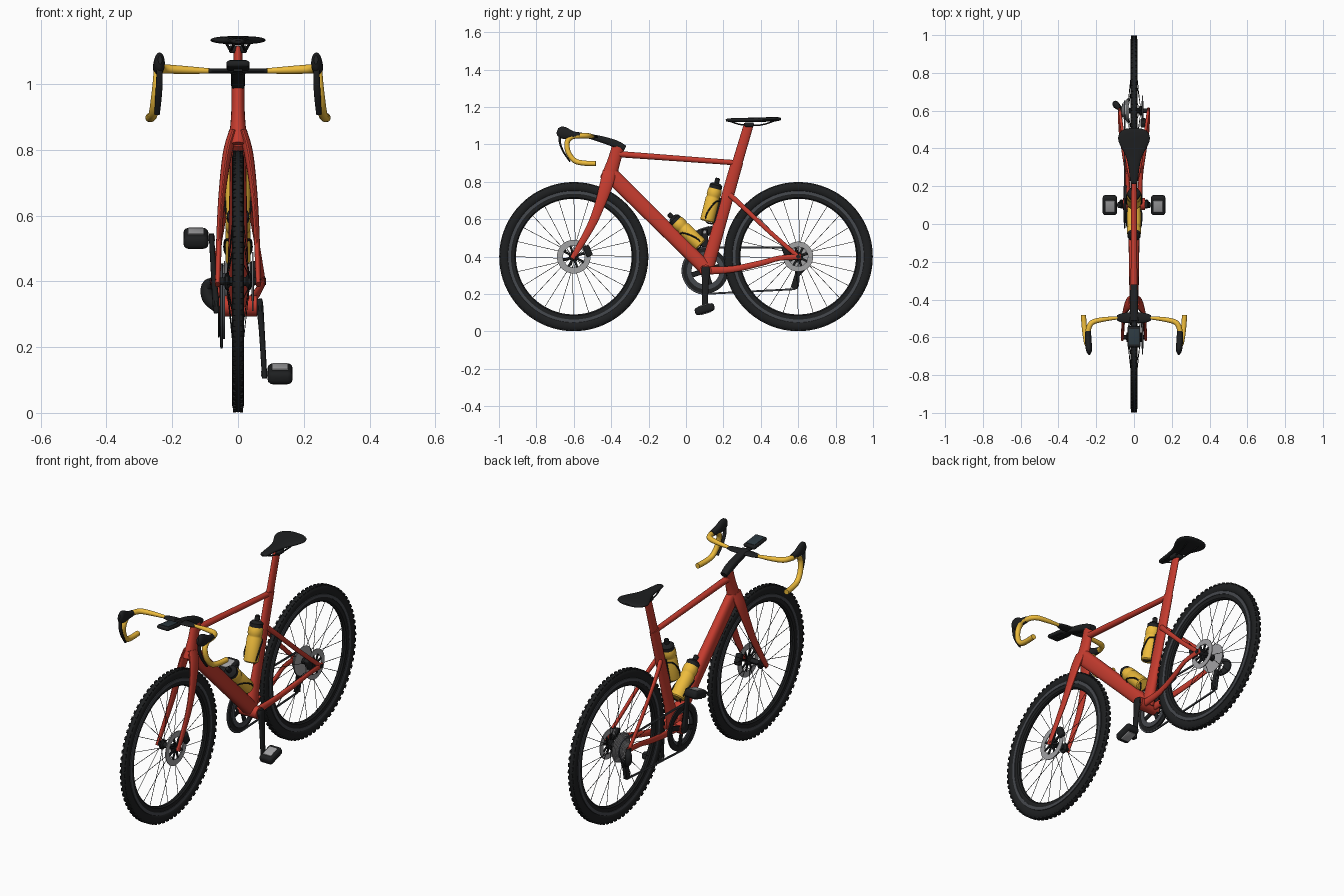
import bpy, bmesh, math
from math import sin, cos, pi
from mathutils import Vector as V, Matrix as M


def mat(name, *c):
    m = bpy.data.materials.new(name)
    m.diffuse_color = (*c, 1)
    return m


RED = mat("red paint", 0.56, 0.045, 0.028)
YEL = mat("yellow", 0.85, 0.5, 0.045)
BLK = mat("black", 0.013, 0.014, 0.015)
GRY = mat("dark grey", 0.06, 0.065, 0.075)
MET = mat("metal", 0.36, 0.36, 0.37)


def finish(name, bm, m, angle=38):
    bmesh.ops.recalc_face_normals(bm, faces=bm.faces)
    me = bpy.data.meshes.new(name)
    bm.to_mesh(me)
    bm.free()
    o = bpy.data.objects.new(name, me)
    bpy.context.collection.objects.link(o)
    me.materials.append(m)
    bpy.ops.object.select_all(action='DESELECT')
    o.select_set(True)
    bpy.context.view_layer.objects.active = o
    bpy.ops.object.shade_smooth_by_angle(angle=math.radians(angle))
    return o


def sweep(bm, secs, k=1, n=14, ref=(1, 0, 0), p=2):
    """Loft of superellipses; each section is x, y, z, half width, half depth."""
    pts = []
    for i in range(len(secs) - 1):
        a, b, c, d = (secs[min(max(j, 0), len(secs) - 1)] for j in range(i - 1, i + 3))
        for s in range(k):
            t = s / k
            pts.append([0.5 * (2 * q + (r - o) * t + (2 * o - 5 * q + 4 * r - u) * t * t
                        + (3 * q - o - 3 * r + u) * t ** 3) for o, q, r, u in zip(a, b, c, d)] if k > 1 else b)
    pts.append(secs[-1])
    side, rings = V(ref), []
    for i, s in enumerate(pts):
        tan = (V(pts[min(i + 1, len(pts) - 1)][:3]) - V(pts[max(i - 1, 0)][:3])).normalized()
        side = (side - tan * side.dot(tan)).normalized()
        up = tan.cross(side)
        ring = []
        for j in range(n):
            c, d = cos(2 * pi * j / n), sin(2 * pi * j / n)
            c, d = (math.copysign(abs(v) ** (2 / p), v) for v in (c, d))
            ring.append(bm.verts.new(V(s[:3]) + side * c * s[3] + up * d * s[4]))
        rings.append(ring)
    for a, b in zip(rings, rings[1:]):
        for j in range(n):
            bm.faces.new((a[j], a[j - 1], b[j - 1], b[j]))
    bm.faces.new(rings[0])
    bm.faces.new(rings[-1])


def loft(name, secs, m, **kw):
    bm = bmesh.new()
    sweep(bm, secs, **kw)
    return finish(name, bm, m)


def lathe(name, prof, at, axis, m, n=40, closed=False):
    """Profile of (radius, height) spun about an axis."""
    bm = bmesh.new()
    q = V((0, 0, 1)).rotation_difference(V(axis))
    rows = [[bm.verts.new(V(at) + q @ V((r * cos(2 * pi * j / n), r * sin(2 * pi * j / n), h)))
             for j in range(n)] for r, h in prof]
    for a, b in zip(rows, rows[1:] + rows[:1] if closed else rows[1:]):
        for j in range(n):
            bm.faces.new((a[j], a[j - 1], b[j - 1], b[j]))
    bmesh.ops.remove_doubles(bm, verts=bm.verts, dist=1e-5)
    return finish(name, bm, m)


def box(name, at, size, m, rx=0, bev=0.008):
    bm = bmesh.new()
    bmesh.ops.create_cube(bm, size=1, matrix=M.LocRotScale(V(at), M.Rotation(rx, 3, 'X'), V(size)))
    bmesh.ops.bevel(bm, geom=bm.edges[:], offset=bev, segments=3, affect='EDGES', profile=0.5)
    return finish(name, bm, m)


def ring(name, r0, r1, x, y, z, w, m, n=64):
    return lathe(name, [(r0, -w), (r1, -w), (r1, w), (r0, w)], (x, y, z), (1, 0, 0), m, n, True)


def arms(name, x, y, z, r0, r1, w, count, m):
    bm = bmesh.new()
    for i in range(count):
        a = 2 * pi * i / count + 0.3
        sweep(bm, [(x, y + r * cos(a), z + r * sin(a), 0.004, w) for r in (r0, r1)], n=8, p=4)
    return finish(name, bm, m)


# Wheels
for tag, y, rr in (("front", -0.6, 0.09), ("rear", 0.6, 0.08)):
    tyre = [(0.372 + 0.0265 * cos(2 * pi * i / 18), 0.0185 * sin(2 * pi * i / 18)) for i in range(18)]
    lathe(tag + "_tyre", tyre, (0, y, 0.4), (1, 0, 0), BLK, 96, True)
    lathe(tag + "_rim", [(0.309, -0.006), (0.316, -0.0125), (0.338, -0.014), (0.338, 0.014), (0.316, 0.0125),
                         (0.309, 0.006)], (0, y, 0.4), (1, 0, 0), BLK, 96, True)
    ring(tag + "_rim_stripe", 0.336, 0.352, 0, y, 0.4, 0.0165, GRY, 96)
    bm = bmesh.new()
    for i in range(72):
        for s in (-1, 1):
            a = 2 * pi * (i + 0.25 * s) / 72
            bmesh.ops.create_cube(bm, size=1, matrix=M.Translation((0, y, 0.4)) @ M.Rotation(a, 4, 'X')
                                  @ M.Translation((0.0105 * s, 0, 0.3945)) @ M.Diagonal((0.009, 0.018, 0.008, 1)))
    finish(tag + "_tread", bm, BLK)
    bm = bmesh.new()
    for i in range(24):
        a, s = 2 * pi * i / 24, 1 if i % 2 else -1
        b = a + (0.5 if i % 4 < 2 else -0.5)
        sweep(bm, [(0.034 * s, y + 0.022 * cos(b), 0.4 + 0.022 * sin(b), 0.0014, 0.0014),
                   (0.003 * s, y + 0.312 * cos(a), 0.4 + 0.312 * sin(a), 0.0014, 0.0014)], n=5)
    finish(tag + "_spokes", bm, BLK)
    e = 0.068 if tag == "front" else 0.085
    lathe(tag + "_hub", [(0, -e), (0.011, -e), (0.012, -0.042), (0.026, -0.038), (0.026, -0.03), (0.014, -0.024),
                         (0.014, 0.024), (0.026, 0.03), (0.026, 0.038), (0.012, 0.042), (0.011, e), (0, e)],
          (0, y, 0.4), (1, 0, 0), BLK, 24)
    ring(tag + "_brake_disc", rr * 0.64, rr, 0.045, y, 0.4, 0.002, MET)
    arms(tag + "_disc_carrier", 0.045, y, 0.4, 0.008, rr * 0.68, 0.006, 8, BLK)
    cy = y + 0.075 if y < 0 else y - 0.065
    box(tag + "_caliper", (0.05, cy, 0.43), (0.03, 0.035, 0.06), BLK, 0.4)

# Frame tubes
loft("head_tube", [(0, -0.362, 0.987, 0.02, 0.034), (0, -0.387, 0.905, 0.021, 0.035),
                   (0, -0.418, 0.81, 0.03, 0.044)], RED, k=5, n=20)
loft("top_tube", [(0, -0.36, 0.948, 0.018, 0.017), (0, 0.265, 0.902, 0.014, 0.014)], RED, n=18)
loft("down_tube", [(0, -0.405, 0.84, 0.024, 0.042), (0, -0.14, 0.58, 0.028, 0.04),
                   (0, 0.105, 0.338, 0.034, 0.038)], RED, k=4, n=20, p=2.6)
loft("seat_tube", [(0, 0.108, 0.325, 0.03, 0.038), (0, 0.17, 0.54, 0.019, 0.034),
                   (0, 0.275, 0.91, 0.017, 0.032)], RED, k=4, n=20)
loft("seat_post", [(0, 0.265, 0.87, 0.014, 0.028), (0, 0.336, 1.108, 0.013, 0.026)], RED, n=20)
lathe("bottom_bracket", [(0, -0.058), (0.032, -0.058), (0.032, 0.058), (0, 0.058)], (0, 0.105, 0.325), (1, 0, 0), RED)
for s, tag in ((-1, "left"), (1, "right")):
    loft(tag + "_seat_stay", [(s * 0.012, 0.235, 0.73, 0.012, 0.015), (s * 0.03, 0.30, 0.67, 0.009, 0.013),
                              (s * 0.055, 0.45, 0.53, 0.008, 0.012), (s * 0.076, 0.6, 0.4, 0.008, 0.012)], RED, k=4)
    loft(tag + "_chain_stay", [(s * 0.03, 0.11, 0.325, 0.015, 0.022), (s * 0.036, 0.25, 0.333, 0.011, 0.018),
                               (s * 0.058, 0.4, 0.365, 0.01, 0.016), (s * 0.074, 0.5, 0.392, 0.008, 0.014),
                               (s * 0.077, 0.615, 0.4, 0.007, 0.016)], RED, k=4)
    loft(tag + "_fork_leg", [(s * 0.014, -0.41, 0.855, 0.014, 0.036), (s * 0.032, -0.425, 0.79, 0.014, 0.036),
                             (s * 0.047, -0.46, 0.68, 0.011, 0.028), (s * 0.056, -0.51, 0.56, 0.009, 0.022),
                             (s * 0.062, -0.608, 0.39, 0.008, 0.014)], RED, k=5, n=18)

    # Handlebar, hoods and levers
    loft(tag + "_bar_tape", [(s * x, y, z, r, r) for x, y, z, r in (
        (0.085, -0.497, 1.04, 0.008), (0.16, -0.505, 1.043, 0.012), (0.222, -0.522, 1.046, 0.014),
        (0.243, -0.565, 1.046, 0.014), (0.243, -0.612, 1.04, 0.014), (0.245, -0.636, 1.008, 0.014),
        (0.251, -0.628, 0.955, 0.014), (0.257, -0.595, 0.913, 0.014), (0.263, -0.545, 0.9, 0.014),
        (0.268, -0.482, 0.898, 0.014))], YEL, k=5, n=16, ref=(0, 1, 0))
    loft(tag + "_hood", [(s * 0.243, -0.568, 1.047, 0.015, 0.016), (s * 0.242, -0.61, 1.051, 0.017, 0.022),
                         (s * 0.24, -0.645, 1.059, 0.017, 0.032), (s * 0.238, -0.672, 1.068, 0.015, 0.03),
                         (s * 0.237, -0.688, 1.074, 0.006, 0.014)], BLK, k=5, n=18)
    loft(tag + "_brake_lever", [(s * 0.239, -0.675, 1.06, 0.009, 0.008), (s * 0.239, -0.674, 1.01, 0.01, 0.006),
                                (s * 0.242, -0.655, 0.96, 0.01, 0.005), (s * 0.246, -0.62, 0.908, 0.008, 0.004)],
         BLK, k=5)
    # Saddle rails
    loft(tag + "_saddle_rail", [(s * 0.012, 0.24, 1.122, 0.004, 0.004), (s * 0.02, 0.30, 1.105, 0.004, 0.004),
                                (s * 0.024, 0.4, 1.104, 0.004, 0.004), (s * 0.036, 0.47, 1.125, 0.004, 0.004)],
         BLK, k=4, n=8)

    # Cranks and pedals
    loft(tag + "_crank", [(s * 0.064, 0.105, 0.325 + s * 0.022, 0.009, 0.018), (s * 0.066, 0.105, 0.325, 0.011, 0.024),
                          (s * 0.072, 0.104, 0.325 - s * 0.07, 0.009, 0.018),
                          (s * 0.081, 0.1, 0.325 - s * 0.22, 0.008, 0.015)], BLK, k=4, p=3)
    pz = 0.325 - s * 0.206
    lathe(tag + "_pedal_axle", [(0, -0.02), (0.008, -0.02), (0.008, 0.02), (0, 0.02)],
          (s * 0.09, 0.1, pz), (1, 0, 0), MET, 16)
    box(tag + "_pedal", (s * 0.128, 0.1, pz), (0.076, 0.108, 0.042), BLK, 0.3, 0.015)
    for d in (-1, 1):
        box(tag + "_pedal_plate", V((s * 0.128, 0.1, pz)) + d * V((0, -0.006, 0.019)), (0.05, 0.062, 0.01),
            MET, 0.3, 0.003)

# Stem, centre bar and computer
loft("stem", [(0, -0.325, 0.98, 0.018, 0.014), (0, -0.37, 1.0, 0.021, 0.02), (0, -0.44, 1.024, 0.021, 0.018),
              (0, -0.515, 1.043, 0.024, 0.013)], BLK, k=4, n=18, p=3)
loft("headset_spacer", [(0, -0.364, 0.98, 0.02, 0.034), (0, -0.36, 0.998, 0.018, 0.03)], BLK, n=20)
loft("centre_bar", [(-0.09, -0.497, 1.04, 0.014, 0.008), (-0.05, -0.497, 1.04, 0.027, 0.008),
                    (0.05, -0.497, 1.04, 0.027, 0.008), (0.09, -0.497, 1.04, 0.014, 0.008)],
     BLK, k=4, n=18, ref=(0, 1, 0))
loft("computer_mount", [(0, -0.5, 1.036, 0.014, 0.006), (0, -0.6, 1.044, 0.014, 0.006)], BLK, p=4)
box("computer", (0, -0.597, 1.056), (0.07, 0.112, 0.02), BLK, -0.12)
box("computer_screen", (0, -0.597, 1.066), (0.052, 0.085, 0.004), mat("screen", 0.025, 0.04, 0.05), -0.12, 0.001)

# Saddle
loft("saddle", [(0, 0.213, 1.128, 0.01, 0.005), (0, 0.228, 1.13, 0.02, 0.009), (0, 0.3, 1.131, 0.029, 0.011),
                (0, 0.36, 1.131, 0.044, 0.012), (0, 0.42, 1.133, 0.075, 0.012), (0, 0.455, 1.134, 0.084, 0.012),
                (0, 0.485, 1.135, 0.074, 0.011), (0, 0.502, 1.136, 0.05, 0.008), (0, 0.508, 1.136, 0.02, 0.004)],
     BLK, k=4, n=28, p=2.4)
box("saddle_clamp", (0, 0.338, 1.106), (0.056, 0.05, 0.024), BLK)

# Bottles and cages
for tag, base, d in (("lower", V((0, 0.078, 0.462)), V((0, -0.715, 0.7))),
                     ("upper", V((0, 0.112, 0.588)), V((0, 0.245, 0.97)))):
    d.normalize()
    lathe(tag + "_bottle", [(0, 0), (0.033, 0), (0.038, 0.006), (0.038, 0.125), (0.035, 0.131), (0.035, 0.139),
                            (0.038, 0.145), (0.038, 0.17), (0.032, 0.186), (0, 0.186)], base, d, YEL)
    lathe(tag + "_bottle_cap", [(0.034, 0.178), (0.034, 0.2), (0.024, 0.21), (0.013, 0.213), (0.013, 0.235),
                                (0.009, 0.24), (0, 0.24)], base, d, BLK, 32)
    inn = V((0, d.z, -d.y)) if tag == "upper" else V((0, -d.z, d.y))
    box(tag + "_cage_rail", base + d * 0.07 + inn * 0.04, (0.022, 0.012, 0.14), BLK, math.atan2(-d.y, d.z), 0.003)
    for s in (-1, 1):
        loft(tag + "_cage_arm", [(*(base + d * h + inn * i + V((s * x, 0, 0))), 0.004, 0.004) for h, i, x in (
            (-0.004, 0.036, 0.006), (-0.004, 0, 0.022), (0.03, -0.012, 0.039), (0.08, 0.002, 0.04),
            (0.115, 0.022, 0.034), (0.12, 0.04, 0.008))], BLK, k=5, n=8)

# Chainring, cassette and chain
ring("chainring", 0.092, 0.121, -0.05, 0.105, 0.325, 0.004, BLK)
ring("inner_chainring", 0.075, 0.1, -0.042, 0.105, 0.325, 0.003, GRY)
arms("chainring_spider", -0.052, 0.105, 0.325, 0.01, 0.097, 0.014, 4, BLK)
steps = []
for i in range(9):
    r = 0.078 - i * 0.0055
    steps += [(r, 0.026 + i * 0.0045), (r, 0.0285 + i * 0.0045), (r - 0.012, 0.0285 + i * 0.0045),
              (r - 0.012, 0.0305 + i * 0.0045)]
lathe("cassette", [(0, 0.026)] + steps + [(0, 0.066)], (0, 0.6, 0.4), (-1, 0, 0), MET, 48)
path = [(0.105 - 0.124 * sin(pi * i / 24), 0.325 - 0.124 * cos(pi * i / 24)) for i in range(25)]
path += [(0.6 + 0.05 * sin(pi * i / 12), 0.4 + 0.05 * cos(pi * i / 12)) for i in range(9)]
path += [(0.622, 0.345), (0.612, 0.325), (0.602, 0.3), (0.6, 0.25), (0.594, 0.234), (0.58, 0.226), (0.105, 0.201)]
loft("chain", [(-0.05, y, z, 0.004, 0.005) for y, z in path], GRY, n=8, p=4)

# Rear derailleur
loft("derailleur_body", [(-0.078, 0.61, 0.4, 0.01, 0.012), (-0.094, 0.63, 0.385, 0.017, 0.02),
                         (-0.092, 0.628, 0.35, 0.017, 0.022), (-0.066, 0.605, 0.318, 0.01, 0.014)], BLK, k=4)
for x in (-0.041, -0.059):
    loft("derailleur_cage", [(x, 0.607, 0.335, 0.002, 0.016), (x, 0.592, 0.29, 0.002, 0.014),
                             (x, 0.58, 0.232, 0.002, 0.016)], BLK, k=3, p=3)
for y, z in ((0.602, 0.318), (0.582, 0.246)):
    lathe("derailleur_pulley", [(0, -0.004), (0.019, -0.004), (0.019, 0.004), (0, 0.004)],
          (-0.05, y, z), (1, 0, 0), BLK, 20)
